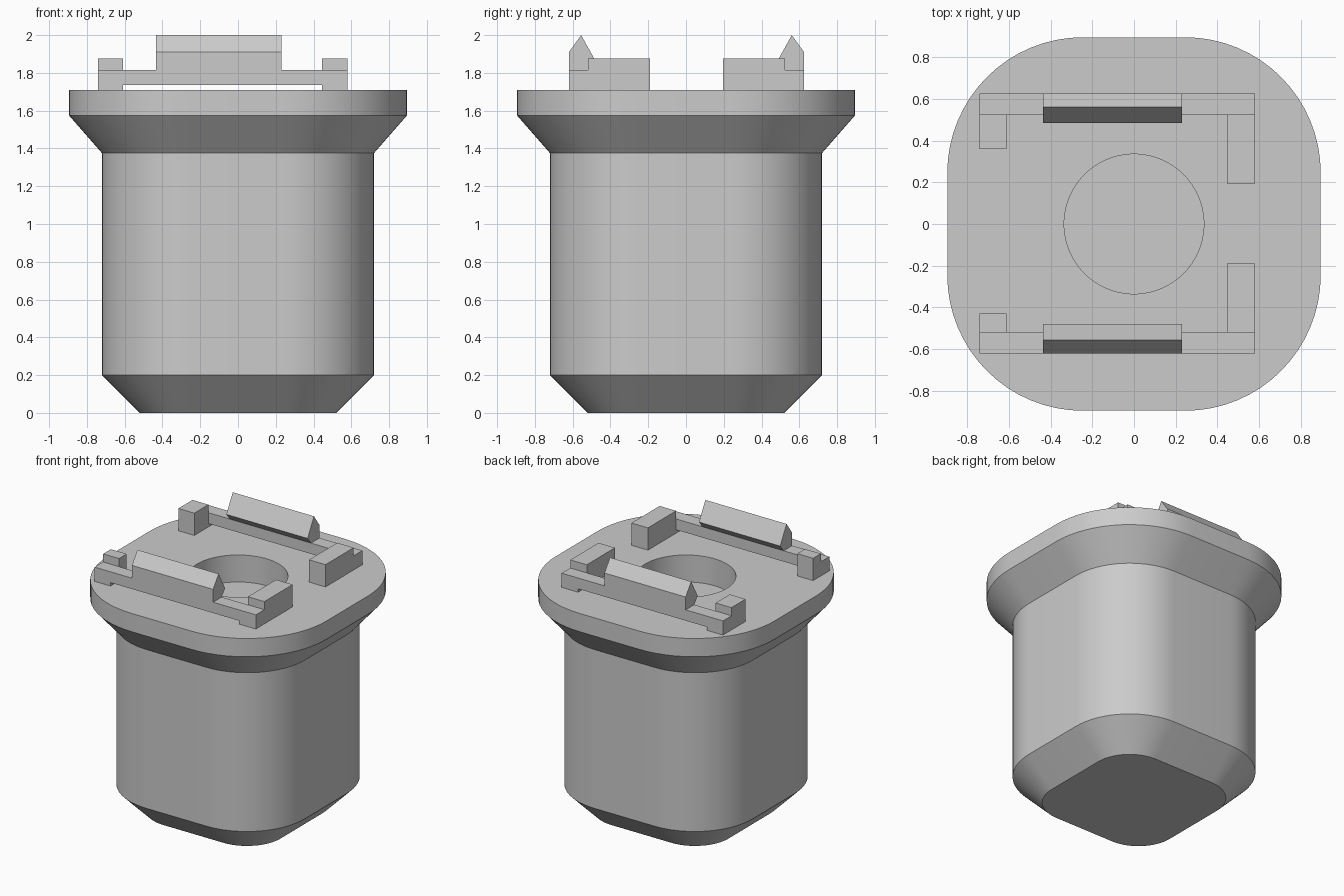
import bpy, bmesh
from math import cos, sin, pi, radians

if "Cube" in bpy.data.objects:
    bpy.data.objects.remove(bpy.data.objects["Cube"], do_unlink=True)

# One plain grey for everything
grey = bpy.data.materials.new("plain grey")
grey.use_nodes = True
colour = (0.6, 0.6, 0.6, 1)
grey.diffuse_color = colour
grey.node_tree.nodes["Principled BSDF"].inputs["Base Color"].default_value = colour


def finish(bm, name):
    bmesh.ops.recalc_face_normals(bm, faces=bm.faces)
    mesh = bpy.data.meshes.new(name)
    bm.to_mesh(mesh)
    bm.free()
    mesh.materials.append(grey)
    obj = bpy.data.objects.new(name, mesh)
    bpy.context.collection.objects.link(obj)
    return obj


def prism(name, outline, offset):
    """Extrude a closed outline of 3D points along an offset."""
    bm = bmesh.new()
    face = bm.faces.new([bm.verts.new(p) for p in outline])
    top = bmesh.ops.extrude_face_region(bm, geom=[face])["geom"]
    bmesh.ops.translate(bm, vec=offset,
                        verts=[v for v in top if isinstance(v, bmesh.types.BMVert)])
    return finish(bm, name)


def block(name, x0, x1, y0, y1, z0, z1):
    return prism(name, [(x0, y0, z0), (x1, y0, z0), (x1, y1, z0), (x0, y1, z0)],
                 (0, 0, z1 - z0))


# Body: rounded-square rings, ending in a round blind hole
STEPS = 16
COUNT = 4 * (STEPS + 1)
CORE = 0.245


def rounded_square(half):
    pts = []
    for quarter in range(4):
        mid = quarter * pi / 2 + pi / 4
        cx = CORE if cos(mid) > 0 else -CORE
        cy = CORE if sin(mid) > 0 else -CORE
        for i in range(STEPS + 1):
            a = (quarter + i / STEPS) * pi / 2
            pts.append((cx + (half - CORE) * cos(a), cy + (half - CORE) * sin(a)))
    return pts


def circle(radius):
    angles = [pi / 4 + 2 * pi * (i - STEPS / 2) / COUNT for i in range(COUNT)]
    return [(radius * cos(a), radius * sin(a)) for a in angles]


TOP = 1.71
levels = [(rounded_square(h), z) for h, z in
          [(0.52, 0), (0.72, 0.2), (0.72, 1.375), (0.895, 1.575), (0.895, TOP)]]
levels += [(circle(0.335), TOP), (circle(0.335), TOP - 0.2)]

bm = bmesh.new()
rings = [[bm.verts.new((x, y, z)) for x, y in pts] for pts, z in levels]
for low, high in zip(rings, rings[1:]):
    for i in range(COUNT):
        j = (i + 1) % COUNT
        bm.faces.new((low[i], low[j], high[j], high[i]))
bm.faces.new(rings[0])
bm.faces.new(rings[-1])
body = finish(bm, "body")
bpy.ops.object.select_all(action="DESELECT")
body.select_set(True)
bpy.context.view_layer.objects.active = body
bpy.ops.object.shade_smooth_by_angle(angle=radians(30))

# Two facing clips: raised rail, hooked catch and two end blocks each
LEFT, LEFT_IN, RIGHT_IN, RIGHT = -0.74, -0.61, 0.445, 0.58
RAIL, GAP, BLOCK = 1.815, 1.735, 1.875
for side, s, shift, short_end, long_end in [("back", 1, 0.0, 0.36, 0.195),
                                            ("front", -1, -0.005, 0.43, 0.19)]:
    inner, outer = s * (0.525 + shift), s * (0.625 + shift)
    arch = [(LEFT, TOP), (LEFT_IN, TOP), (LEFT_IN, GAP), (RIGHT_IN, GAP),
            (RIGHT_IN, TOP), (RIGHT, TOP), (RIGHT, RAIL), (LEFT, RAIL)]
    prism(side + "_rail", [(x, inner, z) for x, z in arch], (0, outer - inner, 0))
    hook = [(0.525, RAIL), (0.625, RAIL), (0.625, 1.91), (0.56, 2.0), (0.485, 1.865)]
    prism(side + "_catch", [(-0.435, s * (y + shift), z) for y, z in hook],
          (0.665, 0, 0))
    block(side + "_short_block", LEFT, LEFT_IN, s * short_end, inner, TOP, BLOCK)
    block(side + "_long_block", RIGHT_IN, RIGHT, s * long_end, inner, TOP, BLOCK)
